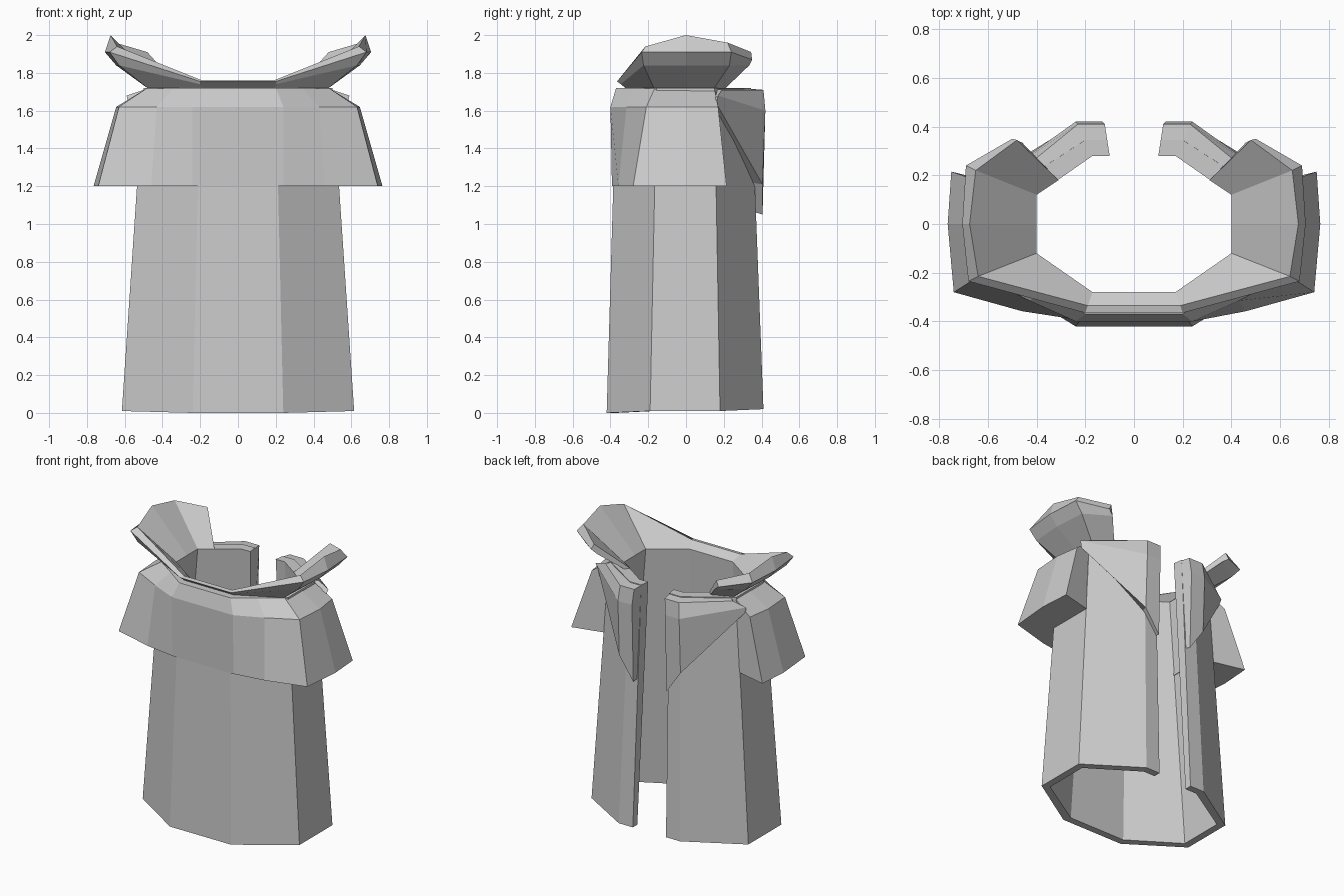
import bpy, bmesh


def loft(name, columns, mirrored=True):
    """Skin closed cross-sections along a path, cap both ends.
    mirrored=True continues the path across x = 0 as one strip."""
    if mirrored:
        columns = [[(-x, y, z) for x, y, z in c] for c in reversed(columns)] + columns
    bm = bmesh.new()
    rings = [[bm.verts.new(p) for p in c] for c in columns]
    n = len(rings[0])
    for a, b in zip(rings, rings[1:]):
        for i in range(n):
            j = (i + 1) % n
            bm.faces.new((a[i], a[j], b[j], b[i]))
    bm.faces.new(rings[0])
    bm.faces.new(rings[-1])
    bmesh.ops.recalc_face_normals(bm, faces=bm.faces)
    mesh = bpy.data.meshes.new(name)
    bm.to_mesh(mesh)
    bm.free()
    ob = bpy.data.objects.new(name, mesh)
    bpy.context.collection.objects.link(ob)
    return ob


def at(z, pts):
    return [(x, y, z) for x, y in pts]


def columns_from(*rows):
    return [list(c) for c in zip(*rows)]


# Long body of the coat: thick tapered octagon, split at the back
hem = [0.0, 0.01, 0.01, 0.02, 0.02]
outer_hem = [(.24, -.42), (.615, -.19), (.615, .18), (.24, .41), (.13, .41)]
inner_hem = [(.22, -.37), (.565, -.165), (.565, .155), (.22, .36), (.13, .36)]
loft("coat_body", columns_from(
    [(x, y, z) for (x, y), z in zip(outer_hem, hem)],
    at(1.72, [(.20, -.37), (.50, -.155), (.50, .15), (.20, .345), (.11, .345)]),
    at(1.72, [(.17, -.28), (.40, -.12), (.40, .12), (.17, .28), (.10, .28)]),
    [(x, y, z) for (x, y), z in zip(inner_hem, hem)]))

# Shoulder cape: flares out at the sides, lies flush at the front
cape_top = [(.20, -.37), (.34, -.27), (.48, -.165), (.48, 0), (.48, .15)]
cape_in = [(x * .93, y * .93) for x, y in cape_top]
loft("shoulder_cape", columns_from(
    at(1.72, cape_top),
    at(1.62, [(.24, -.40), (.43, -.315), (.63, -.21), (.645, 0), (.62, .17)]),
    at(1.20, [(.24, -.392), (.46, -.358), (.74, -.28), (.765, 0), (.75, .215)]),
    at(1.20, cape_in),
    at(1.71, cape_in)))

# Raised collar: low at the front, sweeping up and out at the sides
loft("collar", [
    [(.17, -.28, 1.72), (.19, -.32, 1.72), (.20, -.345, 1.74),
     (.20, -.365, 1.755), (.19, -.335, 1.76)],
    [(.40, -.12, 1.72), (.48, -.17, 1.72), (.63, -.225, 1.84),
     (.68, -.235, 1.91), (.64, -.215, 1.94)],
    [(.40, 0, 1.72), (.48, 0, 1.72), (.645, 0, 1.84),
     (.705, 0, 1.91), (.675, 0, 2.0)],
    [(.40, .12, 1.72), (.48, .15, 1.72), (.63, .23, 1.84),
     (.69, .24, 1.91), (.65, .22, 1.96)],
    [(.31, .18, 1.72), (.34, .21, 1.72), (.46, .335, 1.84),
     (.50, .35, 1.87), (.48, .345, 1.91)]])

# Pointed lapels either side of the back opening
lapel = [
    [(.10, .28, 1.72), (.12, .41, 1.71), (.13, .42, 1.60),
     (.13, .405, 1.05), (.12, .34, 1.07)],
    [(.18, .29, 1.72), (.23, .41, 1.71), (.24, .42, 1.60),
     (.24, .405, 1.21), (.22, .34, 1.22)],
    [(.43, .13, 1.72), (.50, .19, 1.71), (.59, .17, 1.68),
     (.58, .16, 1.64), (.48, .12, 1.64)]]
for side, s in (("right", 1), ("left", -1)):
    loft("lapel_" + side, [[(s * x, y, z) for x, y, z in c] for c in lapel], False)
